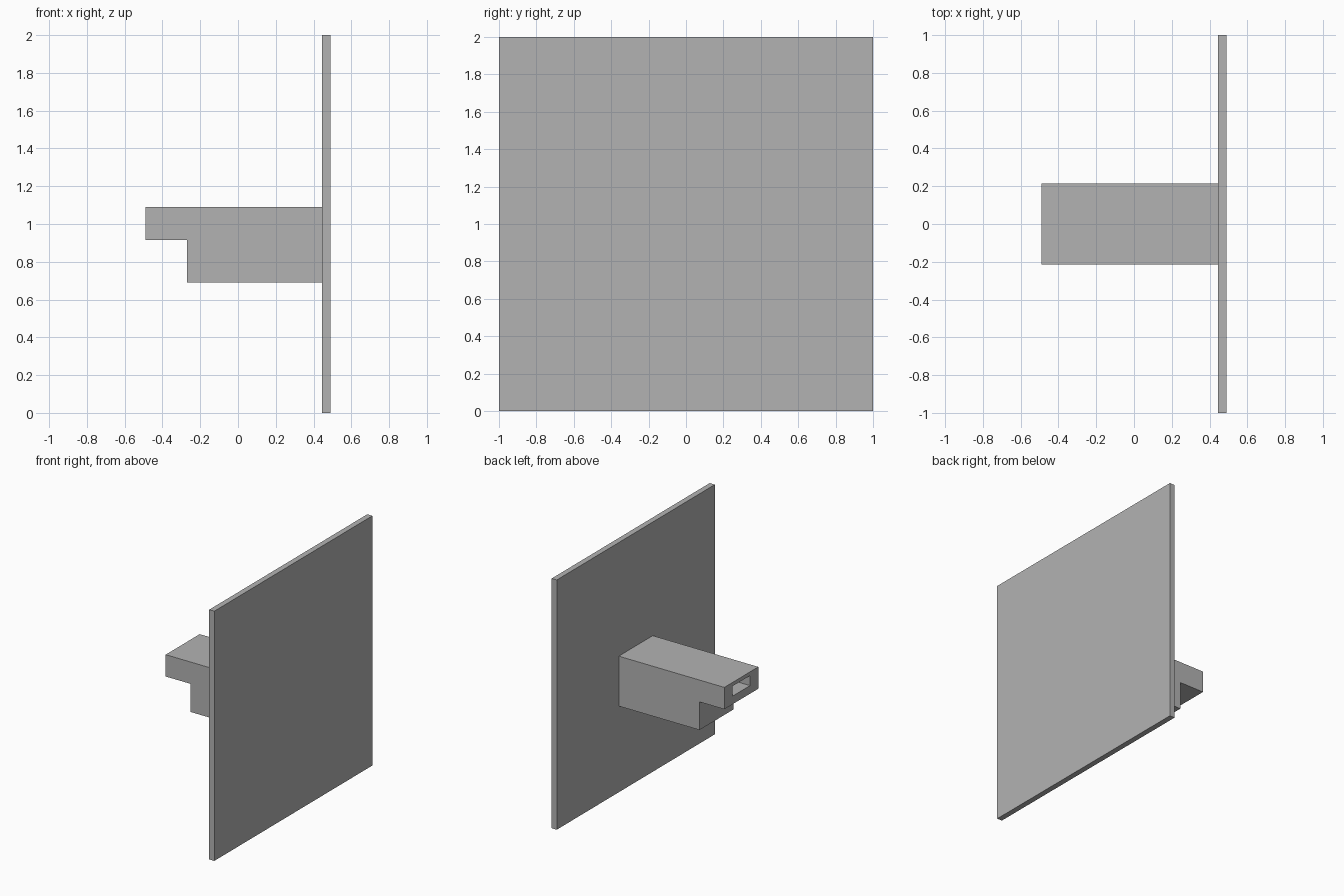
import bpy
import bmesh

default = bpy.data.objects.get("Cube")
if default:
    bpy.data.objects.remove(default, do_unlink=True)

# Single grey colour
grey = bpy.data.materials.new("plain grey")
grey.use_nodes = True
colour = (0.45, 0.45, 0.45, 1)
grey.diffuse_color = colour
grey.node_tree.nodes["Principled BSDF"].inputs["Base Color"].default_value = colour


def make_object(name, bm):
    bmesh.ops.recalc_face_normals(bm, faces=bm.faces)
    mesh = bpy.data.meshes.new(name)
    bm.to_mesh(mesh)
    bm.free()
    mesh.materials.append(grey)
    obj = bpy.data.objects.new(name, mesh)
    bpy.context.collection.objects.link(obj)
    return obj


def box(name, low, high):
    bm = bmesh.new()
    bmesh.ops.create_cube(bm, size=1)
    for v in bm.verts:
        v.co = [h if c > 0 else l for c, l, h in zip(v.co, low, high)]
    return make_object(name, bm)


def extruded_profile(name, points, half_width):
    bm = bmesh.new()
    face = bm.faces.new([bm.verts.new((x, -half_width, z)) for x, z in points])
    side = bmesh.ops.extrude_face_region(bm, geom=[face])["geom"]
    moved = [g for g in side if isinstance(g, bmesh.types.BMVert)]
    bmesh.ops.translate(bm, verts=moved, vec=(0, 2 * half_width, 0))
    return make_object(name, bm)


# Thin square plate
PLATE_X = 0.445
box("back_plate", (PLATE_X, -1, 0), (0.49, 1, 2))

# Arm with a stepped underside
arm = extruded_profile("stepped_arm", [
    (PLATE_X, 0.69), (PLATE_X, 1.09), (-0.49, 1.09),
    (-0.49, 0.915), (-0.27, 0.915), (-0.27, 0.69)], 0.215)

# Rectangular slot in the arm's tip
cutter = box("slot_cutter", (-0.6, -0.11, 0.98), (-0.27, 0.11, 1.06))
cutter.hide_render = True
cutter.hide_viewport = True
cut = arm.modifiers.new("slot", "BOOLEAN")
cut.operation = "DIFFERENCE"
cut.solver = "EXACT"
cut.object = cutter
